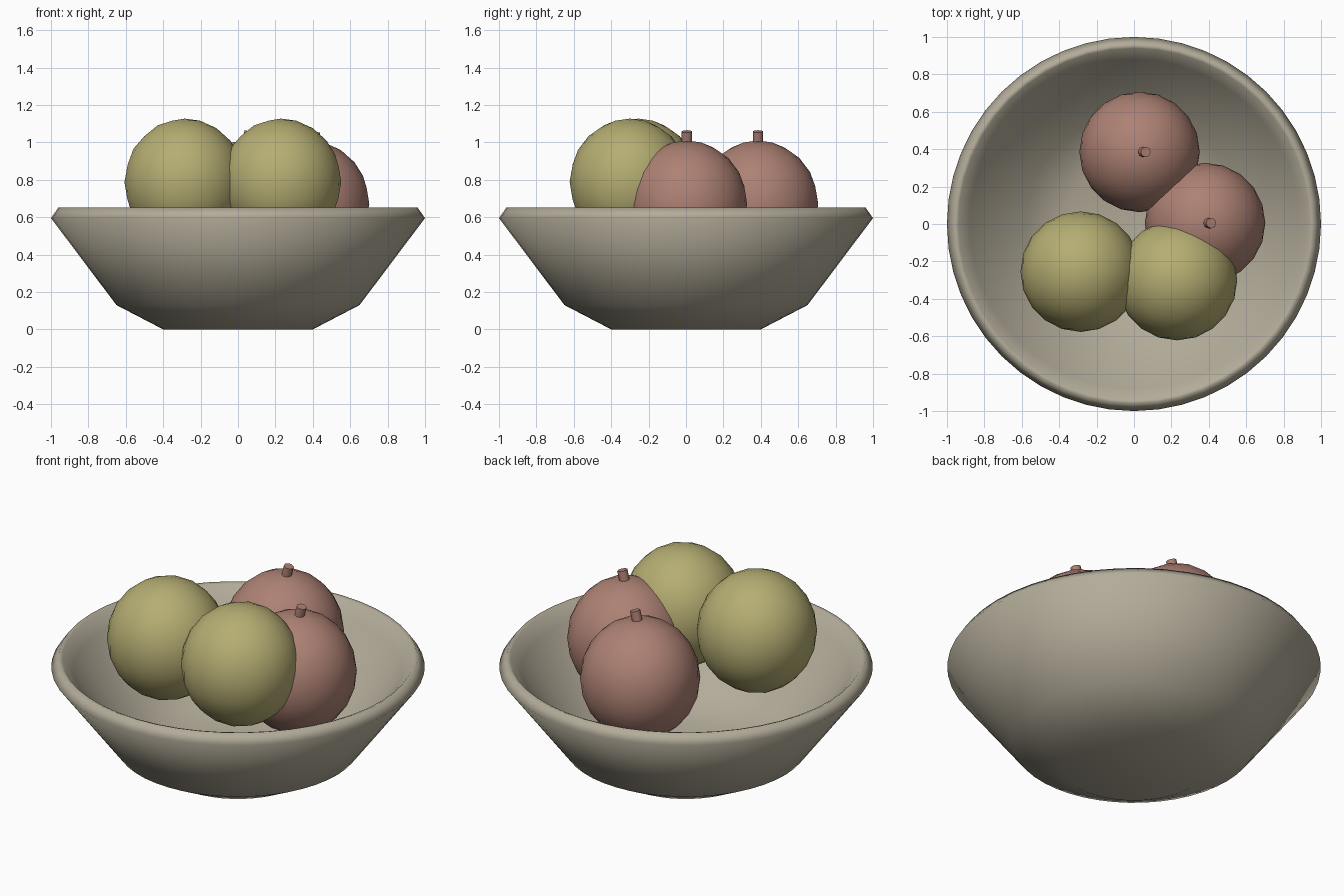
import bpy, bmesh, math
from mathutils import Matrix, Vector

if "Cube" in bpy.data.objects:
    bpy.data.objects.remove(bpy.data.objects["Cube"])


def material(name, rgb):
    m = bpy.data.materials.new(name)
    m.diffuse_color = (*rgb, 1)
    m.use_nodes = True
    m.node_tree.nodes["Principled BSDF"].inputs["Base Color"].default_value = m.diffuse_color
    return m


CLAY = material("clay", (0.45, 0.41, 0.32))
YELLOW = material("yellow_green", (0.46, 0.42, 0.17))
RED = material("dusty_red", (0.42, 0.22, 0.175))


def finish(name, bm, mat):
    bmesh.ops.recalc_face_normals(bm, faces=bm.faces)
    for f in bm.faces:
        f.smooth = True
    me = bpy.data.meshes.new(name)
    bm.to_mesh(me)
    bm.free()
    me.materials.append(mat)
    ob = bpy.data.objects.new(name, me)
    bpy.context.collection.objects.link(ob)
    return ob


# Bowl: closed profile spun around z
profile = [(0, 0), (0.4, 0), (0.65, 0.13), (1.0, 0.595), (0.96, 0.652),
           (0.94, 0.645), (0.88, 0.575), (0.58, 0.19), (0.36, 0.1), (0, 0.1)]
bm = bmesh.new()
verts = [bm.verts.new((r, 0, z)) for r, z in profile]
edges = [bm.edges.new(pair) for pair in zip(verts, verts[1:])]
bmesh.ops.spin(bm, geom=verts + edges, cent=(0, 0, 0), axis=(0, 0, 1),
               angle=math.tau, steps=48, use_duplicate=False)
bmesh.ops.remove_doubles(bm, verts=bm.verts, dist=0.0005)
finish("bowl", bm, CLAY)


# Fruit: slightly tall low-poly balls
def fruit(name, centre, mat):
    bm = bmesh.new()
    bmesh.ops.create_icosphere(
        bm, subdivisions=3, radius=1,
        matrix=Matrix.Translation(centre) @ Matrix.Diagonal((0.322, 0.322, 0.34, 1)))
    finish(name, bm, mat)


# Stem: short tilted cylinder on top of a fruit
def stem(name, x, y, z):
    bm = bmesh.new()
    place = Matrix.Translation((x, y, z)) @ Matrix.Rotation(0.25, 4, 'Y')
    bmesh.ops.create_cone(bm, cap_ends=True, segments=8, radius1=0.028, radius2=0.028,
                          depth=0.12, matrix=place)
    ob = finish(name, bm, RED)
    for p in ob.data.polygons:
        p.use_smooth = len(p.vertices) == 4
    ob.data.set_sharp_from_angle(angle=math.radians(50))


fruit("yellow_fruit_left", (-0.285, -0.255, 0.787), YELLOW)
fruit("yellow_fruit_right", (0.23, -0.30, 0.787), YELLOW)
for label, x, y in (("back", 0.03, 0.385), ("side", 0.38, 0.005)):
    fruit("red_fruit_" + label, (x, y, 0.67), RED)
    stem("stem_" + label, x + 0.018, y, 1.0)
